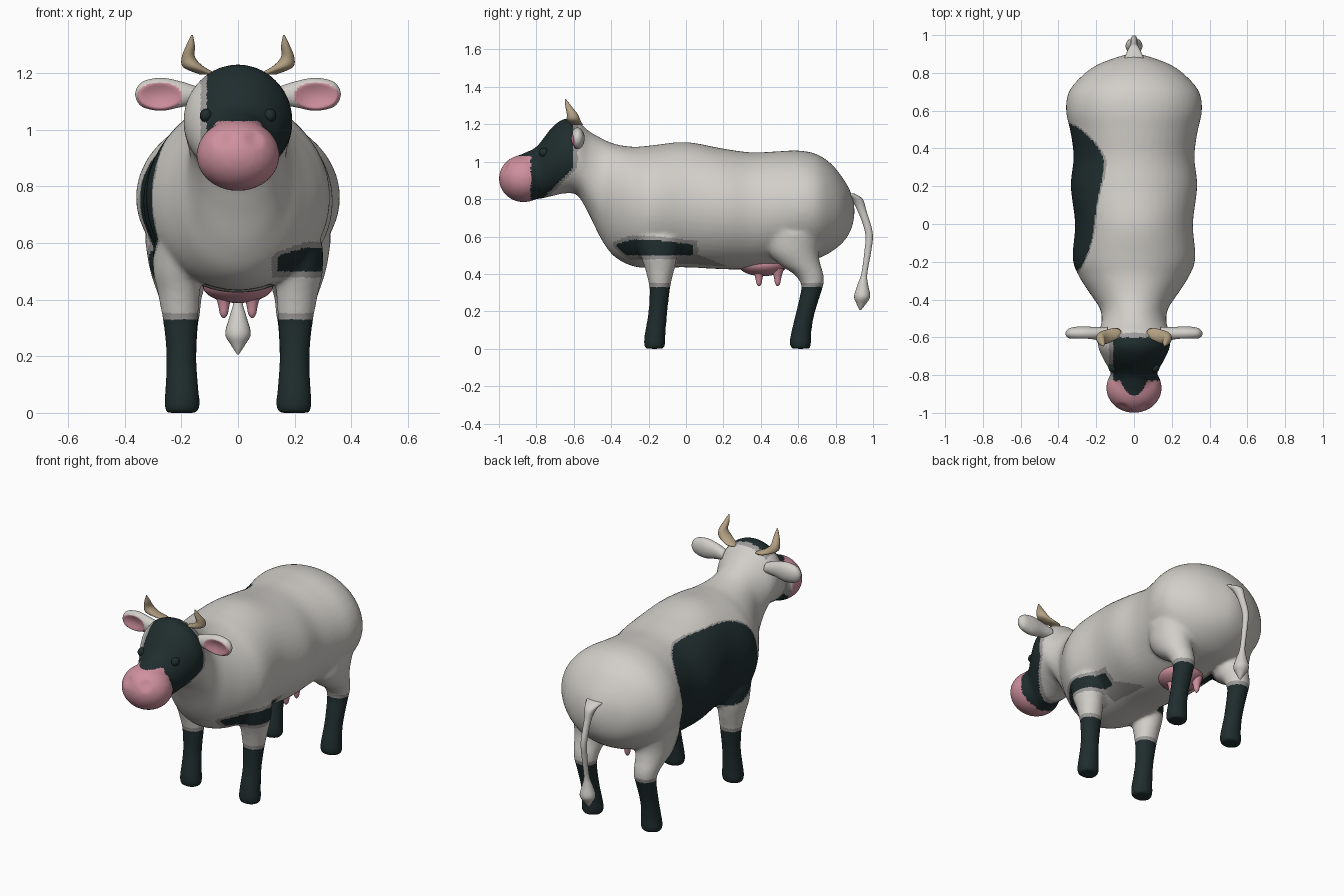
import bpy, bmesh, math
from mathutils import Vector, Matrix

default_cube = bpy.data.objects.get("Cube")
if default_cube:
    bpy.data.objects.remove(default_cube, do_unlink=True)

X, Y, Z = Vector((1, 0, 0)), Vector((0, 1, 0)), Vector((0, 0, 1))


def make_material(name, rgb):
    mat = bpy.data.materials.new(name)
    mat.use_nodes = True
    color = (*rgb, 1)
    mat.diffuse_color = color
    shader = next(n for n in mat.node_tree.nodes if n.type == "BSDF_PRINCIPLED")
    shader.inputs["Base Color"].default_value = color
    shader.inputs["Roughness"].default_value = 0.8
    return mat


white = make_material("warm white hide", (0.64, 0.62, 0.58))
grey = make_material("grey patch edge", (0.34, 0.33, 0.32))
dark = make_material("dark hide", (0.014, 0.026, 0.027))
pink = make_material("pink skin", (0.62, 0.28, 0.34))
tan = make_material("tan horn", (0.46, 0.36, 0.23))
WHITE, GREY, DARK, PINK = range(4)
HIDE = [white, grey, dark, pink]


def smooth_rows(rows, steps):
    """Catmull-Rom interpolation through the rows of a loft."""
    rows = [Vector(r) for r in rows]
    result = []
    for i in range(len(rows) - 1):
        a, b = rows[max(i - 1, 0)], rows[i]
        c, d = rows[i + 1], rows[min(i + 2, len(rows) - 1)]
        for k in range(steps):
            t = k / steps
            result.append(b + (c - a) * (t / 2)
                          + (a * 2 - b * 5 + c * 4 - d) * (t * t / 2)
                          + (b * 3 - a - c * 3 + d) * (t ** 3 / 2))
    return result + [rows[-1]]


def loft(bm, rows, u, v, sides=28, steps=5):
    """Skin elliptical rings; a row is centre x, y, z and radii along u, v."""
    rings = []
    for row in smooth_rows(rows, steps):
        centre = Vector(row[:3])
        angles = [math.tau * k / sides for k in range(sides)]
        rings.append([bm.verts.new(centre + u * (row[3] * math.cos(a))
                                   + v * (row[4] * math.sin(a))) for a in angles])
    for a, b in zip(rings, rings[1:]):
        for k in range(sides):
            n = (k + 1) % sides
            bm.faces.new((a[k], a[n], b[n], b[k]))
    bm.faces.new(rings[0])
    bm.faces.new(rings[-1])


def ellipsoid(bm, centre, radii):
    matrix = Matrix.Translation(centre) @ Matrix.Diagonal((*radii, 1))
    bmesh.ops.create_uvsphere(bm, u_segments=32, v_segments=20, radius=1, matrix=matrix)


def finish(bm, name, materials):
    bmesh.ops.recalc_face_normals(bm, faces=bm.faces[:])
    mesh = bpy.data.meshes.new(name)
    bm.to_mesh(mesh)
    bm.free()
    obj = bpy.data.objects.new(name, mesh)
    bpy.context.collection.objects.link(obj)
    for mat in materials:
        mesh.materials.append(mat)
    for face in mesh.polygons:
        face.use_smooth = True
    return obj


# Torso, neck and head: y, underside, topline, half width
TRUNK = [
    (-.94, .88, .99, .07), (-.88, .82, 1.04, .1), (-.8, .8, 1.08, .115),
    (-.72, .815, 1.18, .16), (-.65, .83, 1.23, .19), (-.58, .82, 1.215, .19),
    (-.52, .72, 1.165, .172), (-.45, .58, 1.125, .18), (-.38, .49, 1.095, .225),
    (-.28, .44, 1.08, .29), (-.18, .432, 1.088, .325), (0, .435, 1.105, .312),
    (.2, .425, 1.07, .335), (.35, .425, 1.05, .32), (.48, .44, 1.055, .335),
    (.6, .46, 1.06, .36), (.7, .48, 1.04, .345), (.78, .52, .985, .28),
    (.84, .57, .91, .2), (.88, .63, .84, .1), (.9, .7, .77, .03)]
# Legs from the top down: x, y, z, radius in x, radius in y
FRONT_LEG = [
    (.2, -.15, .6, .1, .13), (.215, -.145, .5, .085, .1), (.21, -.14, .43, .075, .08),
    (.205, -.14, .36, .067, .062), (.203, -.14, .32, .062, .055),
    (.2, -.15, .2, .053, .051), (.198, -.165, .08, .06, .056),
    (.198, -.168, .03, .064, .058), (.198, -.168, 0, .058, .052)]
HIND_LEG = [
    (.2, .58, .62, .13, .15), (.205, .575, .52, .11, .135), (.205, .61, .45, .09, .11),
    (.203, .655, .4, .075, .08), (.2, .675, .35, .067, .062), (.2, .67, .31, .06, .056),
    (.2, .635, .18, .053, .051), (.198, .615, .08, .058, .055),
    (.198, .612, .03, .064, .058), (.198, .612, 0, .058, .052)]


def flip(rows, side):
    return [(r[0] * side, *r[1:]) for r in rows]


bm = bmesh.new()
loft(bm, [(0, y, (lo + hi) / 2, w, (hi - lo) / 2) for y, lo, hi, w in TRUNK], X, Z, sides=48)
ellipsoid(bm, (0, -.868, .91), (.148, .133, .127))
for side in (1, -1):
    loft(bm, flip(FRONT_LEG, side), X, Y)
    loft(bm, flip(HIND_LEG, side), X, Y)
body = finish(bm, "body", [])

# Fuse the overlapping volumes into one soft skin
remesh = body.modifiers.new("fuse", "REMESH")
remesh.mode = "VOXEL"
remesh.voxel_size = 0.0105
soften = body.modifiers.new("soften", "SMOOTH")
soften.factor = 0.5
soften.iterations = 14
bpy.context.view_layer.update()
graph = bpy.context.evaluated_depsgraph_get()
skin = bpy.data.meshes.new_from_object(body.evaluated_get(graph))
body.modifiers.clear()
body.data = skin
skin.name = "body"
skin.materials.clear()
for mat in HIDE:
    skin.materials.append(mat)

# Shallow nostrils
for vert in skin.vertices:
    for side in (1, -1):
        gap = (vert.co - Vector((side * .055, -.965, .965))).length
        vert.co.y += .014 * max(0, 1 - gap / .04)


def hide_color(p):
    """Pick a coat colour from how deep a point lies inside the dark patches."""
    x, y, z = p
    if y < -.83 and z < 1.03:
        return PINK
    sock = .33 - z
    blaze = min(x + .11, -.6 - y - max(0, .97 - z))
    flank = min(-x - .1, .3 * (1 - abs((y - .14) / .39) ** 3 - abs((z - .76) / .26) ** 3))
    spur = min(-x - .12, .08 - math.hypot(y - .47, z - .5))
    brisket = min(x - .14, z - .5, .04 - y, y + .37,
                  .585 - z - .12 * max(0, y + .2) - 2 * min(0, y + .25) ** 2)
    depth = max(sock, blaze, flank, spur, brisket)
    belly_shade = x > .1 and -.05 < y < .2 and z < .53 - .4 * y
    if depth > 0:
        return DARK
    return GREY if depth > -.022 or belly_shade else WHITE


for face in skin.polygons:
    face.use_smooth = True
    face.material_index = hide_color(face.center)

# Tail with tuft
bm = bmesh.new()
loft(bm, [(0, .85, .83, .06, .05), (0, .91, .8, .035, .035), (0, .94, .74, .02, .024),
          (0, .978, .62, .017, .02), (0, .972, .52, .015, .018), (0, .953, .4, .015, .016),
          (0, .945, .34, .03, .029), (0, .942, .28, .045, .043),
          (0, .937, .24, .025, .025), (0, .932, .206, .003, .003)], X, Y, sides=20)
finish(bm, "tail", [white])

# Udder with four teats
bm = bmesh.new()
ellipsoid(bm, (0, .41, .45), (.125, .13, .062))
for side in (1, -1):
    for y in (.39, .49):
        loft(bm, [(side * .05, y, z, r, r) for z, r in
                  ((.43, .035), (.385, .021), (.35, .014), (.335, .004))], X, Y, sides=14)
finish(bm, "udder", [pink])

for side, label in ((1, "left"), (-1, "right")):
    # Ear, hollowed and pink on its front
    bm = bmesh.new()
    loft(bm, flip([(.14, -.575, 1.12, .03, .03), (.2, -.58, 1.125, .034, .045),
                   (.27, -.58, 1.125, .038, .058), (.33, -.58, 1.125, .032, .048),
                   (.355, -.58, 1.125, .018, .027), (.363, -.58, 1.125, .003, .004)], side),
         Y, Z, sides=48, steps=8)
    for vert in bm.verts:
        if vert.co.y < -.58:
            dx, dz = (abs(vert.co.x) - .275) / .075, (vert.co.z - 1.12) / .045
            vert.co.y += .025 * max(0, 1 - dx * dx - dz * dz)
    ear = finish(bm, label + "_ear", HIDE)
    for face in ear.data.polygons:
        c = face.center
        inner = math.hypot((abs(c.x) - .277) / .08, (c.z - 1.118) / .05) < 1
        face.material_index = PINK if inner and c.y < -.578 else WHITE

    # Horn
    bm = bmesh.new()
    loft(bm, flip([(.1, -.58, 1.195, .035, .03), (.155, -.6, 1.22, .038, .036),
                   (.175, -.608, 1.255, .024, .029), (.168, -.628, 1.295, .016, .017),
                   (.162, -.645, 1.335, .003, .003)], side), X, Y, sides=20)
    finish(bm, label + "_horn", [tan])

    # Eye
    bm = bmesh.new()
    ellipsoid(bm, (side * .113, -.76, 1.05), (.022, .026, .024))
    finish(bm, label + "_eye", [dark])
